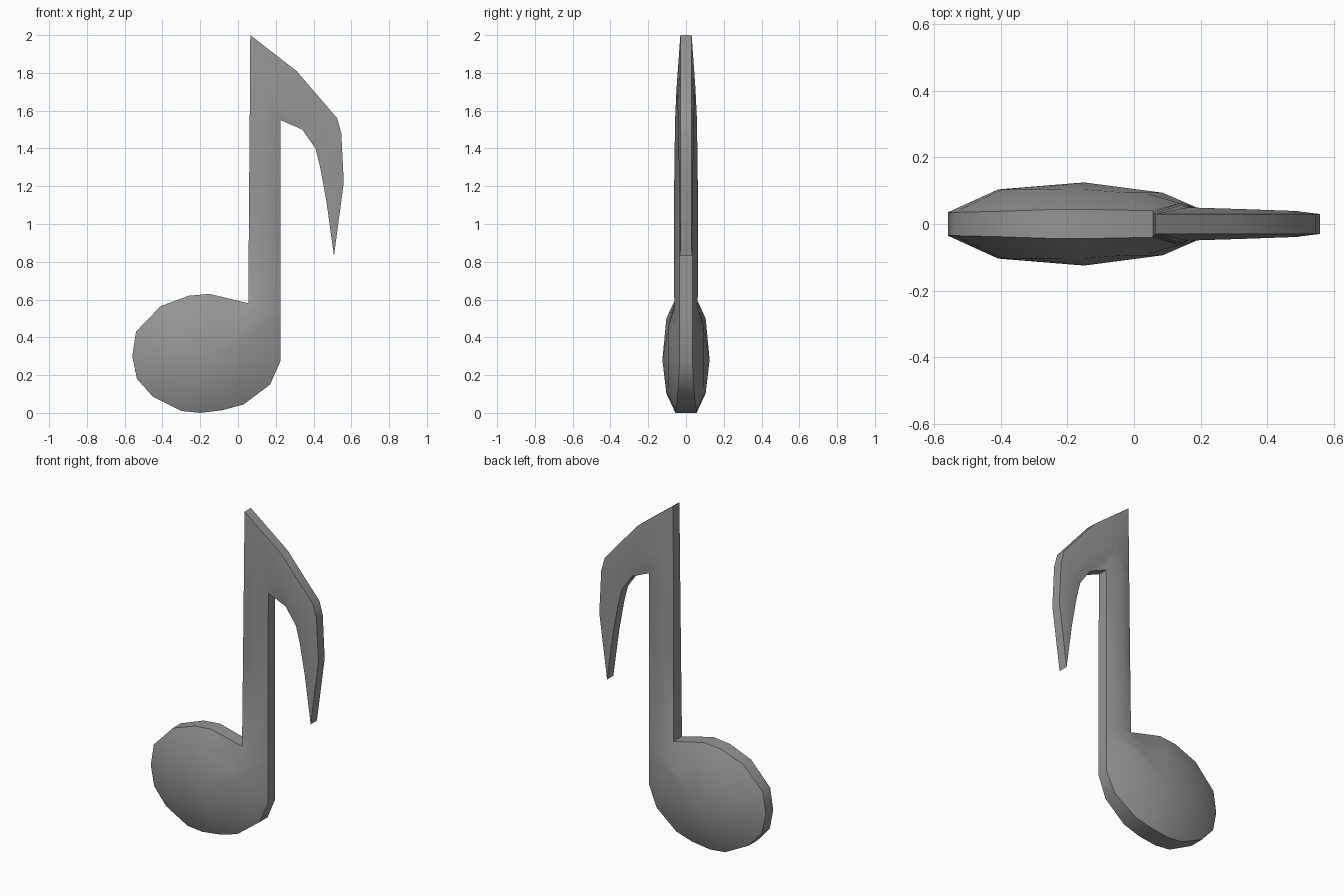
import bpy
import bmesh
from mathutils import Vector

cube = bpy.data.objects.get("Cube")
if cube:
    bpy.data.objects.remove(cube)

grey = bpy.data.materials.new("mid grey")
grey.use_nodes = True
colour = (0.3, 0.3, 0.3, 1)
grey.diffuse_color = colour
grey.node_tree.nodes["Principled BSDF"].inputs["Base Color"].default_value = colour

bm = bmesh.new()


def add_row(points):
    """Points are (x, z, half thickness) on the front skin."""
    return [bm.verts.new((x, -t, z)) for x, z, t in points]


def bridge(a, b, closed=False):
    for i in range(len(a) - (0 if closed else 1)):
        j = (i + 1) % len(a)
        bm.faces.new((a[i], a[j], b[j], b[i]))


# Note head: outline, raised ring and a centre point
outline = [(.055, .58, .04), (-.15, .63, .044), (-.26, .62, .043), (-.41, .565, .038),
           (-.54, .43, .035), (-.56, .3, .035), (-.535, .18, .038), (-.45, .085, .046),
           (-.3, .01, .055), (-.2, 0, .056), (-.08, .015, .055), (.03, .045, .05),
           (.17, .15, .04), (.225, .275, .034), (.225, .53, .034), (.14, .555, .062)]
cx, cz, s = -.15, .28, .63
head = add_row(outline)
ring = add_row([(cx + (x - cx) * s, cz + (z - cz) * s, .104 if x < 0 else .094)
                for x, z, t in outline])
bridge(head, ring, closed=True)
centre = bm.verts.new((cx, -.125, cz))
for i, v in enumerate(ring):
    bm.faces.new((v, ring[(i + 1) % len(ring)], centre))

# Stem: left edge, ridge, right edge
stem = [[head[0], head[-1], head[-2]],
        add_row([(.058, 1.1, .035), (.14, 1.1, .064), (.225, 1.1, .034)]),
        add_row([(.062, 1.55, .033), (.142, 1.55, .058), (.225, 1.55, .031)])]
for a, b in zip(stem, stem[1:]):
    bridge(a, b)

# Flag: outer edge, ridge, inner edge, tapering to a tip
flag = [add_row([(.065, 2, .03), (.16, 1.72, .05)]) + [stem[-1][2]],
        add_row([(.31, 1.81, .03), (.32, 1.64, .045), (.34, 1.5, .03)]),
        add_row([(.525, 1.56, .03), (.46, 1.49, .04), (.41, 1.4, .03)]),
        add_row([(.547, 1.48, .03), (.49, 1.38, .039), (.435, 1.3, .03)]),
        add_row([(.56, 1.22, .03), (.51, 1.18, .036), (.468, 1.12, .03)])]
for a, b in zip(flag, flag[1:]):
    bridge(a, b)
tip = bm.verts.new((.508, -.03, .83))
for a, b in zip(flag[-1], flag[-1][1:]):
    bm.faces.new((a, b, tip))

# Blend of stem into flag
left, ridge, right = stem[-1]
bm.faces.new((left, ridge, flag[0][1], flag[0][0]))
bm.faces.new((ridge, right, flag[0][1]))

# Rim: carry the open border back to the middle plane
border = [e for e in bm.edges if e.is_boundary]
for v in [g for g in bmesh.ops.extrude_edge_only(bm, edges=border)["geom"]
          if isinstance(g, bmesh.types.BMVert)]:
    v.co.y = 0

# Back half
copy = bmesh.ops.duplicate(bm, geom=bm.verts[:] + bm.edges[:] + bm.faces[:])["geom"]
for v in copy:
    if isinstance(v, bmesh.types.BMVert):
        v.co = Vector((v.co.x, -v.co.y, v.co.z))
bmesh.ops.remove_doubles(bm, verts=bm.verts[:], dist=.0005)
bmesh.ops.recalc_face_normals(bm, faces=bm.faces[:])

mesh = bpy.data.meshes.new("music_note")
bm.to_mesh(mesh)
bm.free()
mesh.materials.append(grey)
note = bpy.data.objects.new("music_note", mesh)
bpy.context.collection.objects.link(note)
bpy.ops.object.select_all(action="DESELECT")
note.select_set(True)
bpy.context.view_layer.objects.active = note
bpy.ops.object.shade_smooth_by_angle(angle=.72)
